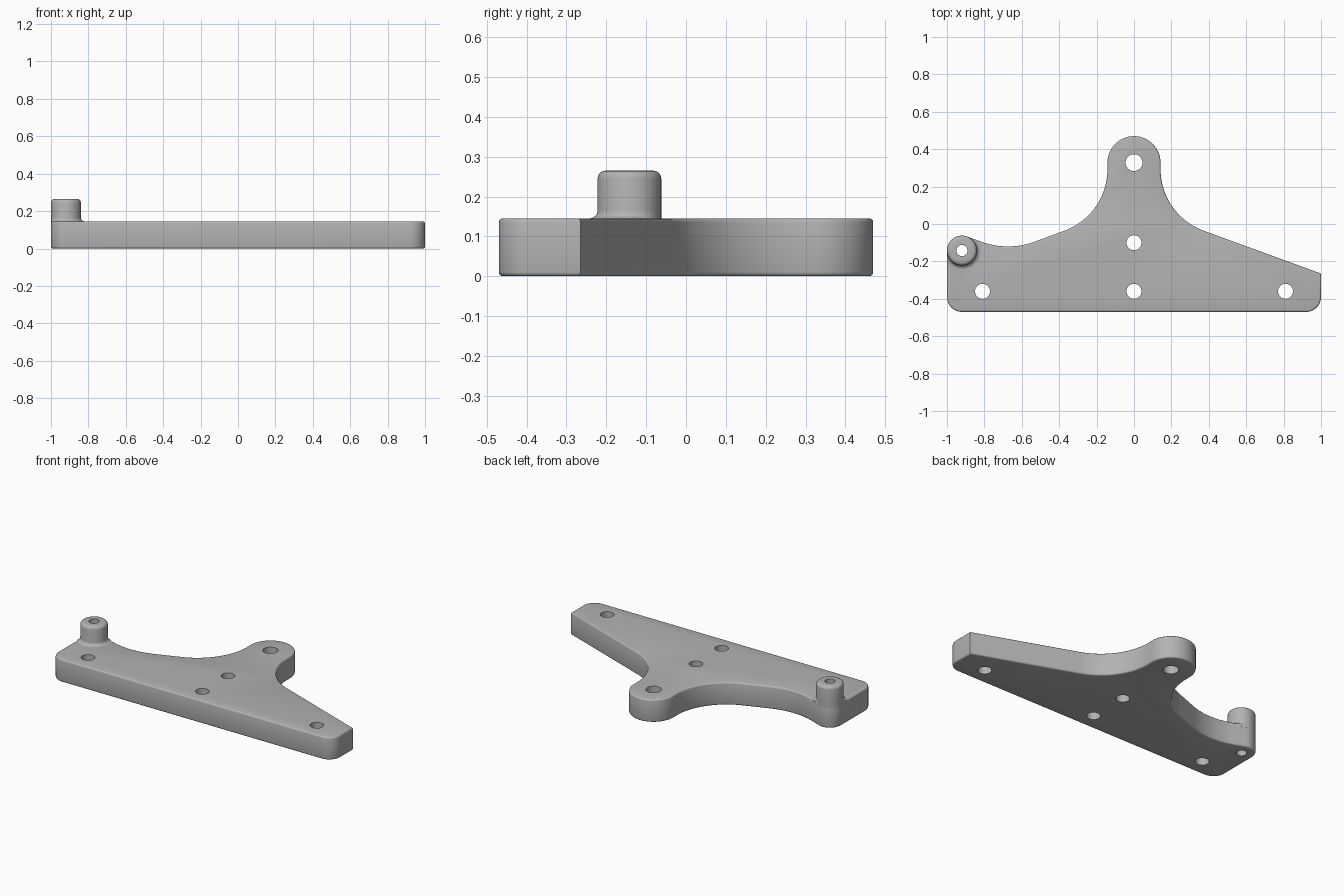
import bpy
import bmesh
from math import sin, cos, radians, pi

if "Cube" in bpy.data.objects:
    bpy.data.objects.remove(bpy.data.objects["Cube"], do_unlink=True)

THICK, SLOPE = 0.145, 20
BOSS_X, BOSS_Y, BOSS_R, BOSS_TOP = -0.92, -0.142, 0.08, 0.265

grey = bpy.data.materials.new("plain grey")
grey.use_nodes = True
colour = (0.45, 0.45, 0.45, 1)
grey.diffuse_color = colour
grey.node_tree.nodes["Principled BSDF"].inputs["Base Color"].default_value = colour


def make_object(name, bm):
    bmesh.ops.recalc_face_normals(bm, faces=bm.faces[:])
    mesh = bpy.data.meshes.new(name)
    bm.to_mesh(mesh)
    bm.free()
    mesh.materials.append(grey)
    obj = bpy.data.objects.new(name, mesh)
    bpy.context.collection.objects.link(obj)
    return obj


def activate(obj):
    bpy.ops.object.select_all(action='DESELECT')
    obj.select_set(True)
    bpy.context.view_layer.objects.active = obj


def arc(cx, cy, r, start, end, steps=16):
    angles = [radians(start + (end - start) * i / steps) for i in range(steps + 1)]
    return [(cx + r * cos(a), cy + r * sin(a)) for a in angles]


# Plate outline, counter-clockwise: rounded corners, lug, sweeping fillets, boss end
neck, lug_y, sweep = 0.142, 0.328, 0.35
outline = arc(0.92, -0.39, 0.08, -90, 0, 10)
outline += [(1, -0.265)]
outline += arc(neck + sweep, 0.293, sweep, 270 - SLOPE, 180, 24)
outline += arc(0, lug_y, neck, 0, 180, 36)
outline += arc(-neck - sweep, 0.293, sweep, 0, -90 + SLOPE, 24)
outline += arc(-0.674, 0.3, 0.42, -90 + SLOPE, -90 - SLOPE, 16)
outline += arc(BOSS_X, BOSS_Y, BOSS_R, 90 - SLOPE, 180, 16)
outline += arc(-0.92, -0.39, 0.08, 180, 270, 10)

bm = bmesh.new()
base = bm.faces.new([bm.verts.new((x, y, 0)) for x, y in outline])
lifted = bmesh.ops.extrude_face_region(bm, geom=[base], use_keep_orig=True)
top_verts = [g for g in lifted["geom"] if isinstance(g, bmesh.types.BMVert)]
bmesh.ops.translate(bm, verts=top_verts, vec=(0, 0, THICK))
bmesh.ops.recalc_face_normals(bm, faces=bm.faces[:])
rims = [e for e in bm.edges if abs(e.verts[0].co.z - e.verts[1].co.z) < 1e-5]
bmesh.ops.bevel(bm, geom=rims, offset=0.01, segments=3, profile=0.5,
                affect='EDGES', clamp_overlap=False)
plate = make_object("plate", bm)

# Through holes
holes = [(0, lug_y, 0.045), (0, -0.1, 0.04), (BOSS_X, BOSS_Y, 0.03)]
holes += [(x, -0.36, 0.04) for x in (-0.81, 0, 0.81)]
bm = bmesh.new()
for x, y, r in holes:
    made = bmesh.ops.create_cone(bm, cap_ends=True, segments=36, radius1=r,
                                 radius2=r, depth=0.4)
    bmesh.ops.translate(bm, verts=made["verts"], vec=(x, y, 0.07))
cutter = make_object("hole_cutter", bm)
cutter.hide_render = True
cut = plate.modifiers.new("holes", 'BOOLEAN')
cut.operation, cut.solver, cut.object = 'DIFFERENCE', 'EXACT', cutter
activate(plate)
bpy.ops.object.modifier_apply(modifier=cut.name)
bpy.data.objects.remove(cutter, do_unlink=True)


# Hollow boss, with a base fillet that fades out where the wall is flush
def flare(angle):
    past = min(angle - 180, 360 + 90 - SLOPE - angle)
    if past <= 0:
        return 0
    return 0.02 if past > 36 else min(0.02, BOSS_R * (1 / cos(radians(past)) - 1))


rings = [(BOSS_R, THICK - 0.02, 1)]
for i in range(5):
    t = pi / 2 * i / 4
    rings.append((BOSS_R, THICK + 0.02 * (1 - cos(t)), 1 - sin(t)))
for i in range(5):
    t = pi / 2 * i / 4
    rings.append((BOSS_R - 0.02 + 0.02 * cos(t), BOSS_TOP - 0.02 + 0.02 * sin(t), 0))
rings += [(0.03, BOSS_TOP, 0), (0.03, THICK - 0.02, 0)]

bm = bmesh.new()
steps = 72
loops = []
for r, z, k in rings:
    loop = []
    for i in range(steps):
        deg = 70 + 360 * i / steps
        rad = r + k * flare(deg)
        loop.append(bm.verts.new((BOSS_X + rad * cos(radians(deg)),
                                  BOSS_Y + rad * sin(radians(deg)), z)))
    loops.append(loop)
for low, high in zip(loops, loops[1:] + loops[:1]):
    for i in range(steps):
        j = (i + 1) % steps
        bm.faces.new((low[i], low[j], high[j], high[i]))
boss = make_object("boss", bm)

for obj in (plate, boss):
    activate(obj)
    bpy.ops.object.shade_smooth_by_angle(angle=radians(35))
